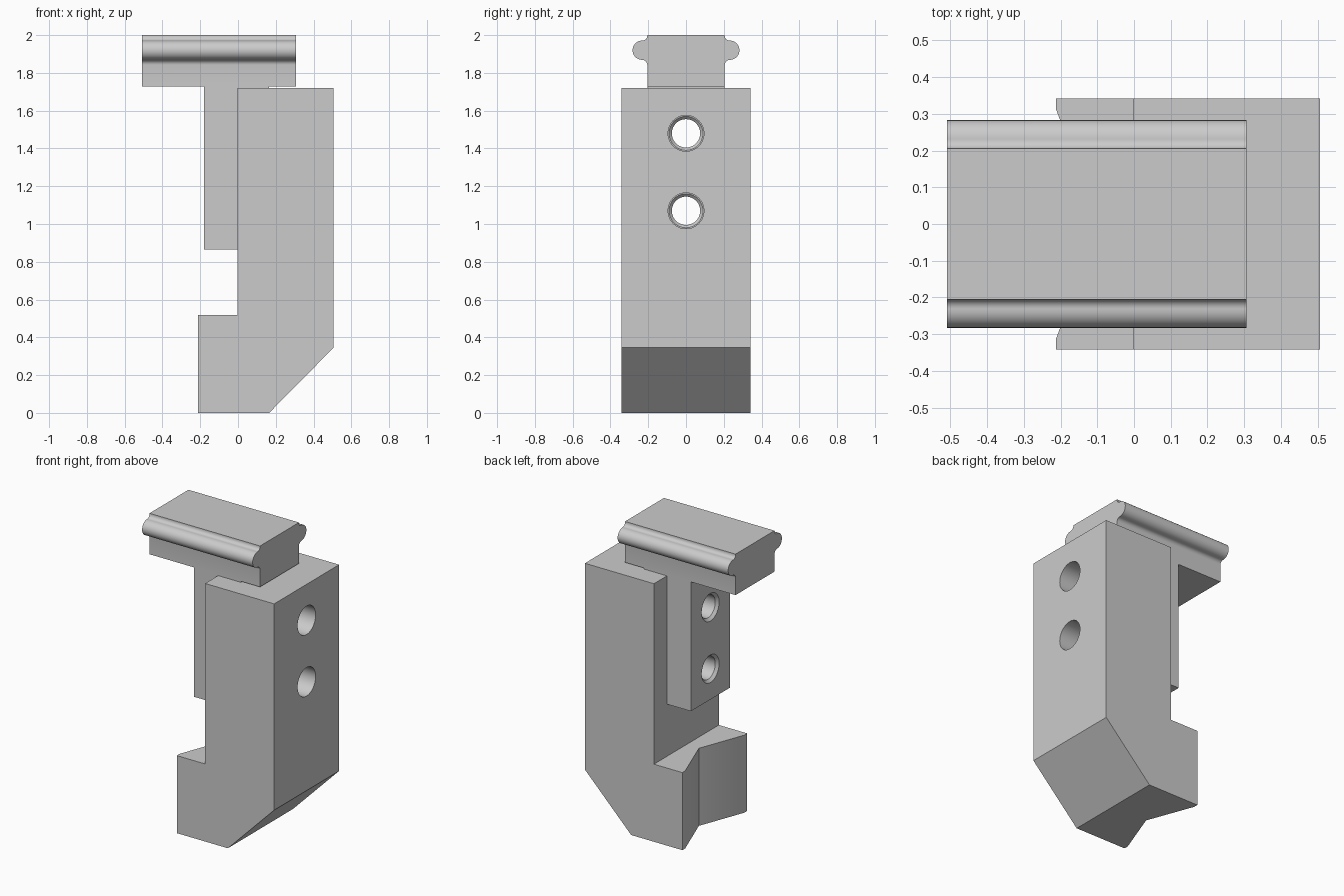
import bpy, bmesh
from math import sin, cos, pi, radians
from mathutils import Vector

if "Cube" in bpy.data.objects:
    bpy.data.objects.remove(bpy.data.objects["Cube"])


def prism(name, profile, a, b, place):
    """Extrude a 2D profile from a to b; place(u, v, w) gives the 3D point."""
    bm = bmesh.new()
    face = bm.faces.new([bm.verts.new(place(u, v, a)) for u, v in profile])
    ext = bmesh.ops.extrude_face_region(bm, geom=[face])["geom"]
    shift = Vector(place(0, 0, b)) - Vector(place(0, 0, a))
    bmesh.ops.translate(bm, vec=shift, verts=[g for g in ext if isinstance(g, bmesh.types.BMVert)])
    bmesh.ops.recalc_face_normals(bm, faces=bm.faces)
    return finish(name, bm)


def finish(name, bm):
    me = bpy.data.meshes.new(name)
    bm.to_mesh(me)
    bm.free()
    ob = bpy.data.objects.new(name, me)
    bpy.context.collection.objects.link(ob)
    return ob


def turned(name, outline, z, sides=40):
    """Solid of revolution about the x axis at height z; outline = (x, radius)."""
    bm = bmesh.new()
    rings = [[bm.verts.new((x, r * cos(2 * pi * i / sides), z + r * sin(2 * pi * i / sides)))
              for i in range(sides)] for x, r in outline]
    for p, q in zip(rings, rings[1:]):
        for i in range(sides):
            j = (i + 1) % sides
            bm.faces.new((p[i], p[j], q[j], q[i]))
    bm.faces.new(rings[0])
    bm.faces.new(rings[-1])
    bmesh.ops.recalc_face_normals(bm, faces=bm.faces)
    return finish(name, bm)


def cut(ob, cutter):
    mod = ob.modifiers.new("cut", 'BOOLEAN')
    mod.operation, mod.solver, mod.object = 'DIFFERENCE', 'EXACT', cutter
    bpy.context.view_layer.objects.active = ob
    bpy.ops.object.modifier_apply(modifier=mod.name)
    bpy.data.objects.remove(cutter)


def arc(cy, cz, r, a0, a1, n):
    return [(cy + r * cos(radians(a0 + (a1 - a0) * i / n)),
             cz + r * sin(radians(a0 + (a1 - a0) * i / n))) for i in range(n + 1)]


def along_y(u, v, w): return (u, w, v)
def along_z(u, v, w): return (u, v, w)
def along_x(u, v, w): return (w, u, v)


# Jaw body with sloped lower corner and forward foot
jaw = prism("jaw_body", [(-0.212, 0), (0.165, 0), (0.506, 0.345), (0.506, 1.72),
                         (-0.003, 1.72), (-0.003, 0.517), (-0.212, 0.517)],
            -0.342, 0.342, along_y)

# V groove in the gripping face of the foot
cut(jaw, prism("groove_cutter", [(-0.212 - 0.037, 0.41), (-0.095, 0), (-0.212 - 0.037, -0.41)],
               -0.1, 0.7, along_z))

# Stem plate hanging from the rail
stem = prism("stem_plate", [(-0.18, 0.865), (-0.003, 0.865), (-0.003, 1.735), (-0.18, 1.735)],
             -0.205, 0.205, along_y)

# Bolt holes: plain in the jaw, chamfered on both ends in the stem
for z in (1.48, 1.07):
    cut(jaw, turned("bolt_cutter", [(-0.1, 0.095), (0.6, 0.095)], z))
    cut(stem, turned("stem_cutter", [(-0.2, 0.092), (-0.18, 0.092), (-0.163, 0.075),
                                     (-0.018, 0.075), (-0.003, 0.09), (0.05, 0.09)], z))

# Sliding rail: block with rounded beads on both sides, blended by coves
half = ([(0.205, 1.727)]
        + arc(0.232, 1.842, 0.027, 180, 90, 6)
        + arc(0.232, 1.920, 0.051, -90, 90, 16)
        + arc(0.230, 1.996, 0.025, 270, 180, 6)
        + [(0.205, 2.0)])
rail = prism("slide_rail", half + [(-y, z) for y, z in reversed(half)], -0.509, 0.306, along_x)

# Low pad seating the rail on the jaw
prism("seat_pad", [(-0.003, 1.718), (0.165, 1.718), (0.165, 1.735), (-0.003, 1.735)],
      -0.205, 0.205, along_y)

bpy.ops.object.select_all(action='DESELECT')
for ob in (jaw, stem, rail):
    ob.select_set(True)
bpy.context.view_layer.objects.active = rail
bpy.ops.object.shade_smooth_by_angle(angle=radians(30))
